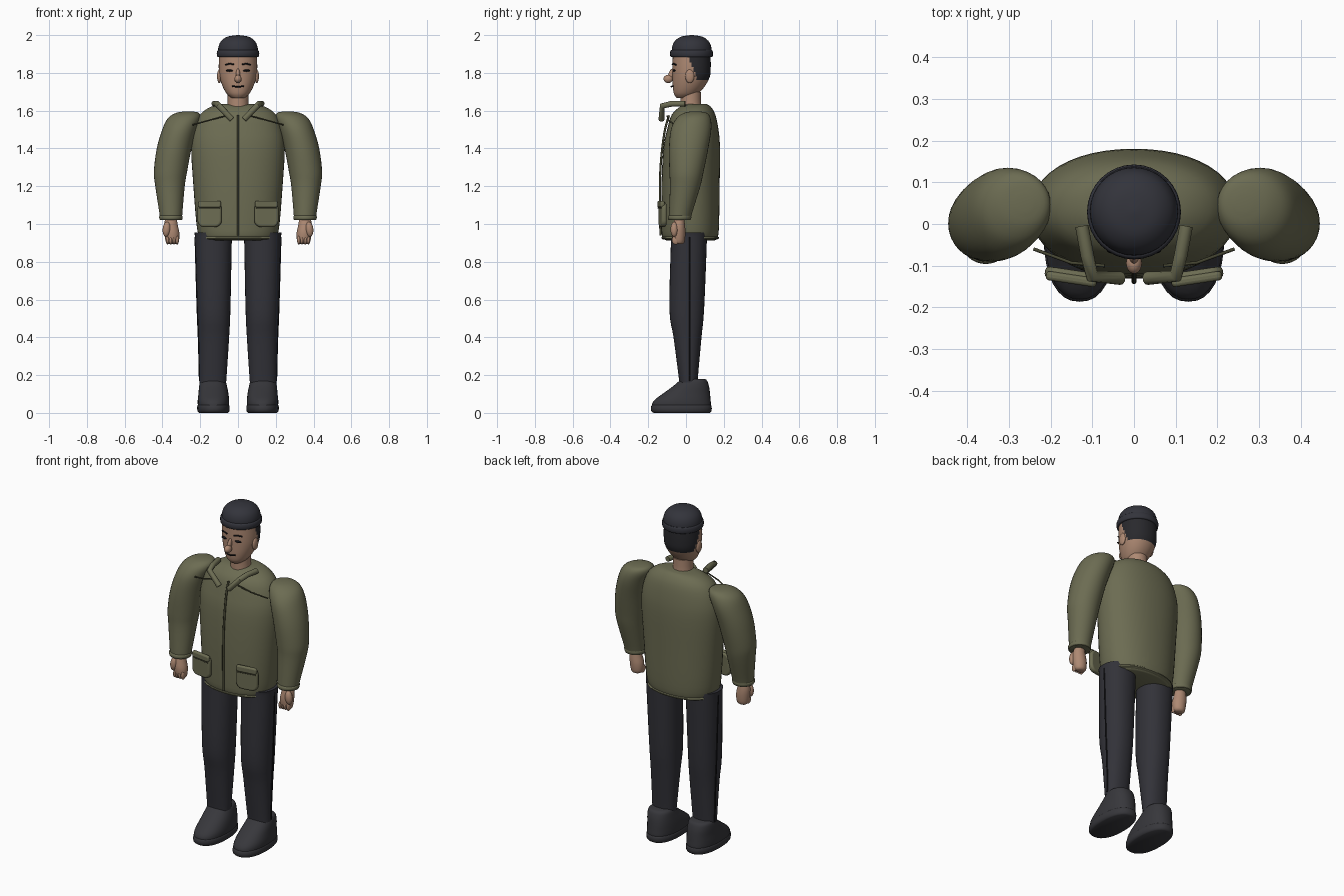
import bpy, bmesh, math
from mathutils import Vector

cube = bpy.data.objects.get("Cube")
if cube:
    bpy.data.objects.remove(cube, do_unlink=True)


def material(name, r, g, b):
    m = bpy.data.materials.new(name)
    m.use_nodes = True
    m.diffuse_color = (r, g, b, 1)
    node = m.node_tree.nodes["Principled BSDF"]
    node.inputs["Base Color"].default_value = (r, g, b, 1)
    node.inputs["Roughness"].default_value = 0.8
    return m


OLIVE = material("olive_cloth", .15, .15, .085)
SEAM = material("dark_olive_seam", .06, .06, .032)
NAVY = material("charcoal_trousers", .032, .032, .04)
KNIT = material("charcoal_knit", .033, .034, .044)
SHOE = material("dark_shoe", .038, .038, .044)
SKIN = material("skin", .42, .25, .17)
HAIR = material("dark_hair", .022, .022, .026)
BLACK = material("black_detail", .008, .008, .01)


def smooth(ob, angle=50):
    bpy.ops.object.select_all(action='DESELECT')
    ob.select_set(True)
    bpy.context.view_layer.objects.active = ob
    bpy.ops.object.shade_smooth_by_angle(angle=math.radians(angle))


def finish(name, bm, mat):
    bmesh.ops.recalc_face_normals(bm, faces=bm.faces)
    me = bpy.data.meshes.new(name)
    bm.to_mesh(me)
    bm.free()
    me.materials.append(mat)
    ob = bpy.data.objects.new(name, me)
    bpy.context.collection.objects.link(ob)
    smooth(ob)
    return ob


def spline(rows, steps):
    """Catmull-Rom through the rows, so a few sections give a soft form."""
    rows = [Vector(r) for r in rows]
    out = []
    for i in range(len(rows) - 1):
        a, b = rows[max(i - 1, 0)], rows[i]
        c, d = rows[i + 1], rows[min(i + 2, len(rows) - 1)]
        for k in range(steps):
            t = k / steps
            out.append(b + (c - a) * (t / 2) + (a * 2 - b * 5 + c * 4 - d) * (t * t / 2)
                       + (b * 3 - a - c * 3 + d) * (t ** 3 / 2))
    return out + [rows[-1]]


def loft(name, rows, mat, side=1, n=32, power=2.0, steps=3):
    """Rows are (x, y front, y back, z, half width)."""
    bm = bmesh.new()
    rings = []
    for x, y0, y1, z, rx in spline(rows, steps):
        ring = []
        for i in range(n):
            c, s = math.cos(math.tau * i / n), math.sin(math.tau * i / n)
            px = math.copysign(abs(c) ** (2 / power), c) * rx
            py = math.copysign(abs(s) ** (2 / power), s) * (y1 - y0) / 2
            ring.append(bm.verts.new((side * x + px, (y0 + y1) / 2 + py, z)))
        rings.append(ring)
    for a, b in zip(rings, rings[1:]):
        for i in range(n):
            j = (i + 1) % n
            bm.faces.new((a[i], a[j], b[j], b[i]))
    bm.faces.new(rings[0])
    bm.faces.new(rings[-1])
    return finish(name, bm, mat)


def ball(name, loc, size, mat, rot=(0, 0, 0)):
    bm = bmesh.new()
    bmesh.ops.create_uvsphere(bm, u_segments=20, v_segments=12, radius=1)
    ob = finish(name, bm, mat)
    ob.location, ob.scale, ob.rotation_euler = loc, size, rot
    return ob


def slab(name, loc, size, mat, turn, bevel):
    bm = bmesh.new()
    bmesh.ops.create_cube(bm, size=1)
    bmesh.ops.scale(bm, vec=size, verts=bm.verts)
    upright = [e for e in bm.edges if abs(e.verts[0].co.y - e.verts[1].co.y) > size[1] / 2]
    bmesh.ops.bevel(bm, geom=upright, offset=bevel, segments=5, affect='EDGES', profile=.5)
    ob = finish(name, bm, mat)
    ob.location, ob.rotation_euler = loc, (0, 0, turn)
    mod = ob.modifiers.new("soft_edges", 'BEVEL')
    mod.width, mod.segments = size[1] * .35, 3
    return ob


def tube(name, pts, radius, mat):
    cu = bpy.data.curves.new(name, 'CURVE')
    cu.dimensions = '3D'
    cu.bevel_depth, cu.bevel_resolution, cu.use_fill_caps = radius, 3, True
    sp = cu.splines.new('POLY')
    sp.points.add(len(pts) - 1)
    for p, co in zip(sp.points, pts):
        p.co = (*co, 1)
    cu.materials.append(mat)
    ob = bpy.data.objects.new(name, cu)
    bpy.context.collection.objects.link(ob)
    bpy.ops.object.select_all(action='DESELECT')
    ob.select_set(True)
    bpy.context.view_layer.objects.active = ob
    bpy.ops.object.convert(target='MESH')
    smooth(bpy.context.object)


# Jacket body, hem, zip
loft("jacket_body", [(0, -.10, .15, .912, .185), (0, -.125, .168, .93, .205),
                     (0, -.13, .175, 1.0, .22), (0, -.13, .178, 1.2, .236),
                     (0, -.12, .18, 1.4, .248), (0, -.10, .172, 1.5, .235),
                     (0, -.075, .155, 1.58, .2), (0, -.03, .13, 1.622, .14),
                     (0, 0, .11, 1.635, .08)], OLIVE, n=48, power=2.15)
loft("jacket_hem", [(0, -.122, .166, .918, .203), (0, -.13, .174, .924, .21),
                    (0, -.13, .174, .93, .21), (0, -.122, .166, .936, .205)],
     OLIVE, n=48, power=2.15, steps=1)
tube("zip", spline([(0, -.09, 1.575), (0, -.115, 1.48), (0, -.135, 1.3),
                    (0, -.138, 1.1), (0, -.135, .94)], 4), .006, SEAM)

# Neck and head, with hair coloured on the back of the skull
loft("neck", [(0, -.03, .085, 1.60, .06), (0, -.03, .08, 1.64, .055),
              (0, -.03, .08, 1.70, .055)], SKIN)
head = loft("head", [(0, -.05, .03, 1.668, .035), (0, -.064, .064, 1.69, .06),
                     (0, -.07, .1, 1.73, .082), (0, -.071, .126, 1.78, .098),
                     (0, -.071, .131, 1.83, .102), (0, -.07, .13, 1.9, .1)],
            SKIN, n=64, steps=6, power=2.1)
head.data.materials.append(HAIR)
for f in head.data.polygons:
    if f.center.z > 1.765 and f.center.y > .01 + (1.89 - f.center.z) * .4:
        f.material_index = 1

# Knitted cap
loft("cap_band", [(0, -.078, .138, 1.884, .108), (0, -.084, .142, 1.89, .112),
                  (0, -.084, .142, 1.912, .112), (0, -.078, .138, 1.92, .107)], KNIT, steps=2)
loft("cap_dome", [(0, -.076, .136, 1.905, .106), (0, -.073, .133, 1.94, .103),
                  (0, -.058, .118, 1.97, .088), (0, -.025, .085, 1.992, .055),
                  (0, .025, .035, 2.0, .005)], KNIT, steps=4)

# Face
ball("nose_bridge", (0, -.078, 1.79), (.011, .016, .034), SKIN, (-.3, 0, 0))
ball("nose_tip", (0, -.094, 1.768), (.019, .025, .022), SKIN)
tube("mouth", [(-.03, -.069, 1.73), (-.01, -.078, 1.727), (.01, -.078, 1.727),
               (.03, -.069, 1.73)], .004, BLACK)

for s, tag in ((1, "left"), (-1, "right")):
    ball(tag + "_ear", (s * .099, .02, 1.782), (.012, .024, .036), SKIN)
    ball(tag + "_eye", (s * .044, -.063, 1.812), (.021, .009, .006), BLACK)
    tube(tag + "_eyebrow", [(s * .022, -.072, 1.845), (s * .045, -.067, 1.849),
                            (s * .066, -.053, 1.843)], .004, BLACK)

    # Sleeve, cuff, hand
    loft(tag + "_sleeve", [(.355, -.09, .025, 1.02, .058), (.355, -.09, .03, 1.05, .06),
                           (.36, -.085, .076, 1.2, .078), (.357, -.088, .094, 1.28, .088),
                           (.338, -.09, .118, 1.4, .092), (.31, -.08, .134, 1.5, .091),
                           (.285, -.05, .13, 1.56, .086), (.268, -.01, .11, 1.588, .06),
                           (.262, .03, .07, 1.596, .02)], OLIVE, s, steps=4)
    loft(tag + "_cuff", [(.355, -.088, .022, 1.02, .055), (.355, -.095, .027, 1.026, .061),
                         (.355, -.095, .028, 1.04, .062), (.355, -.089, .024, 1.047, .056)],
         OLIVE, s, steps=2)
    loft(tag + "_hand", [(.35, -.05, -.02, .893, .02), (.348, -.068, -.008, .905, .034),
                         (.35, -.075, -.003, .95, .04), (.355, -.07, -.005, .99, .037),
                         (.355, -.06, -.01, 1.03, .03)], SKIN, s, n=20)
    ball(tag + "_thumb", (s * .378, -.062, .972), (.021, .02, .04), SKIN, (0, s * -.1, 0))
    for i in range(4):
        ball(f"{tag}_finger_{i + 1}", (s * (.322 + i * .017), -.055, .915),
             (.0095, .02, .024), SKIN)

    # Trouser leg and its outer seam
    loft(tag + "_trouser_leg", [(.131, -.08, .11, .955, .1), (.13, -.08, .11, .9, .097),
                                (.128, -.088, .096, .55, .088), (.128, -.066, .082, .4, .081),
                                (.132, -.04, .064, .2, .072), (.133, -.036, .062, .16, .07)],
         NAVY, s, power=2.2, steps=4)
    tube(tag + "_trouser_seam", spline([(s * .226, .02, .93), (s * .215, .02, .55),
                                        (s * .208, .02, .38), (s * .203, .02, .17)], 3),
         .0045, BLACK)

    # Shoe and sole
    loft(tag + "_shoe", [(.13, -.178, .13, .02, .08), (.13, -.18, .132, .045, .083),
                         (.13, -.165, .13, .07, .083), (.13, -.118, .127, .105, .079),
                         (.132, -.07, .122, .14, .074), (.133, -.035, .112, .17, .067),
                         (.133, -.02, .1, .18, .055)], SHOE, s, power=2.3)
    loft(tag + "_sole", [(.13, -.172, .125, 0, .076), (.13, -.185, .135, .01, .085),
                         (.13, -.185, .136, .034, .086), (.13, -.178, .13, .042, .082)],
         SHOE, s, power=2.3, steps=2)

    # Collar, yoke seam, pocket
    tube(tag + "_collar", [(s * .125, -.005, 1.637), (s * .112, -.075, 1.637),
                           (s * .1, -.125, 1.625), (s * .032, -.13, 1.553)], .016, OLIVE)
    tube(tag + "_yoke_seam", [(s * .07, -.1, 1.572), (s * .15, -.093, 1.55),
                              (s * .24, -.06, 1.525)], .004, SEAM)
    slab(tag + "_pocket", (s * .15, -.124, 1.05), (.128, .028, .132), OLIVE, s * .15, .035)
    slab(tag + "_pocket_flap", (s * .15, -.132, 1.105), (.122, .022, .036), OLIVE, s * .15, .012)
    tube(tag + "_pocket_seam", [(s * .095, -.148, 1.085), (s * .205, -.13, 1.085)], .003, SEAM)
